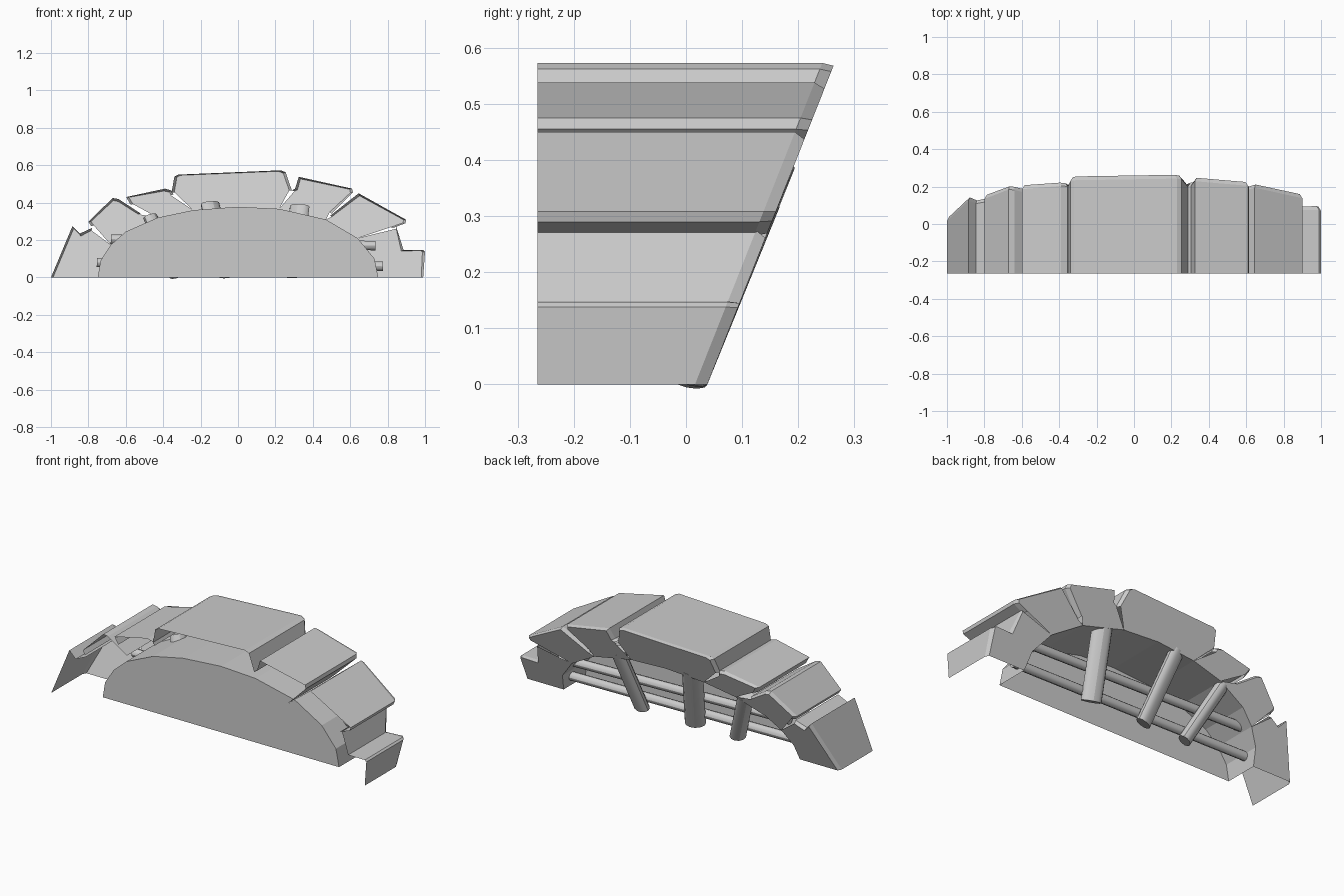
import bpy, bmesh
from mathutils import Vector

if "Cube" in bpy.data.objects:
    bpy.data.objects.remove(bpy.data.objects["Cube"])

FRONT = -0.265      # open front of the stone shells
PLATE = -0.155      # front of the tunnel lining


def back(z):
    """Depth of the slanted rear face at height z."""
    return 0.038 + 0.396 * z


def make(name, strips, caps=()):
    """Mesh from lists of rows (bridged in order) and cap polygons."""
    bm = bmesh.new()
    for rows in strips:
        vs = [[bm.verts.new(p) for p in row] for row in rows]
        for a, b in zip(vs, vs[1:]):
            for i in range(len(a) - 1):
                bm.faces.new((a[i], a[i + 1], b[i + 1], b[i]))
    for cap in caps:
        bm.faces.new([bm.verts.new(p) for p in cap])
    bmesh.ops.remove_doubles(bm, verts=bm.verts, dist=0.0005)
    bmesh.ops.recalc_face_normals(bm, faces=bm.faces)
    bmesh.ops.triangulate(bm, faces=[f for f in bm.faces if len(f.verts) > 4])
    me = bpy.data.meshes.new(name)
    bm.to_mesh(me)
    bm.free()
    ob = bpy.data.objects.new(name, me)
    bpy.context.collection.objects.link(ob)
    return ob


# Inner arch outline, left to right
INNER = [(-.75, 0), (-.735, .09), (-.68, .175), (-.6, .245), (-.43, .32), (-.24, .36),
         (0, .378), (.22, .367), (.47, .31), (.64, .21), (.73, .1), (.75, 0)]

# Stones: outer outline left to right, then first and last inner arch point
STONES = [
    ([(-1, 0), (-.885, .275), (-.845, .235), (-.78, .265)], 0, 2),
    ([(-.785, .275), (-.80, .298), (-.67, .425), (-.64, .42), (-.52, .342)], 2, 4),
    ([(-.575, .39), (-.598, .43), (-.39, .475), (-.355, .465), (-.345, .445)], 4, 5),
    ([(-.355, .455), (-.34, .54), (-.32, .55), (.23, .573), (.255, .562), (.288, .465)], 5, 7),
    ([(.288, .465), (.305, .475), (.325, .538), (.61, .475), (.615, .455), (.5, .34)], 7, 8),
    ([(.49, .328), (.645, .45), (.90, .308), (.895, .29), (.83, .265)], 8, 9),
    ([(.845, .275), (.885, .148), (.99, .147), (1, .138), (.99, 0)], 9, 11),
]

for n, (outer, i0, i1) in enumerate(STONES):
    inner = INNER[i0:i1 + 1]
    pts = outer + inner
    cx = sum(p[0] for p in pts) / len(pts)
    cz = sum(p[1] for p in pts) / len(pts)
    # bevelled rim around the rear face
    rim = []
    for x, z in outer:
        d = Vector((cx - x, cz - z)).normalized() * 0.014
        rim.append((x + d.x, z + (d.y if z > 0 else 0)))
    front_row = [(x, FRONT, z) for x, z in outer]
    edge_row = [(x, back(z) - 0.022, z) for x, z in outer]
    rim_row = [(x, back(z), z) for x, z in rim]
    cap = rim_row + [(x, back(z), z) for x, z in reversed(inner)]
    make(f"arch_stone_{n + 1}", [[front_row, edge_row, rim_row]], [cap])

# Tunnel lining and its closing plate
make("tunnel_lining", [[[(x, PLATE, z) for x, z in INNER],
                        [(x, back(z), z) for x, z in INNER]]])
make("tunnel_end_plate", [], [[(x, PLATE, z) for x, z in INNER]])


def bar(name, a, b, rx, ry):
    """Oval grate bar between two points."""
    a, b = Vector(a), Vector(b)
    bpy.ops.mesh.primitive_cylinder_add(vertices=12, radius=1, depth=1, location=(a + b) / 2)
    ob = bpy.context.object
    ob.name = name
    ob.rotation_euler = (b - a).to_track_quat('Z', 'Y').to_euler()
    ob.scale = (rx, ry, (b - a).length)
    bpy.ops.object.shade_smooth_by_angle()


# Upright grate bars, fanned along the slanted opening
for n, (top, zt, low) in enumerate([(-.47, .325, -.33), (-.15, .395, -.06), (.33, .38, .28)]):
    w = .045 if n == 0 else .055
    bar(f"upright_bar_{n + 1}", (low, 0.0, 0.01), (top, 0.395 * zt, zt), w, .034)

# Cross bars behind the uprights
for n, (zl, xl, zr, xr) in enumerate([(.205, -.68, .17, .735), (.08, -.755, .06, .775)]):
    z = (zl + zr) / 2
    y = -0.045 + 0.396 * z
    bar(f"cross_bar_{n + 1}", (xl, y, zl), (xr, y, zr), .025, .025)
